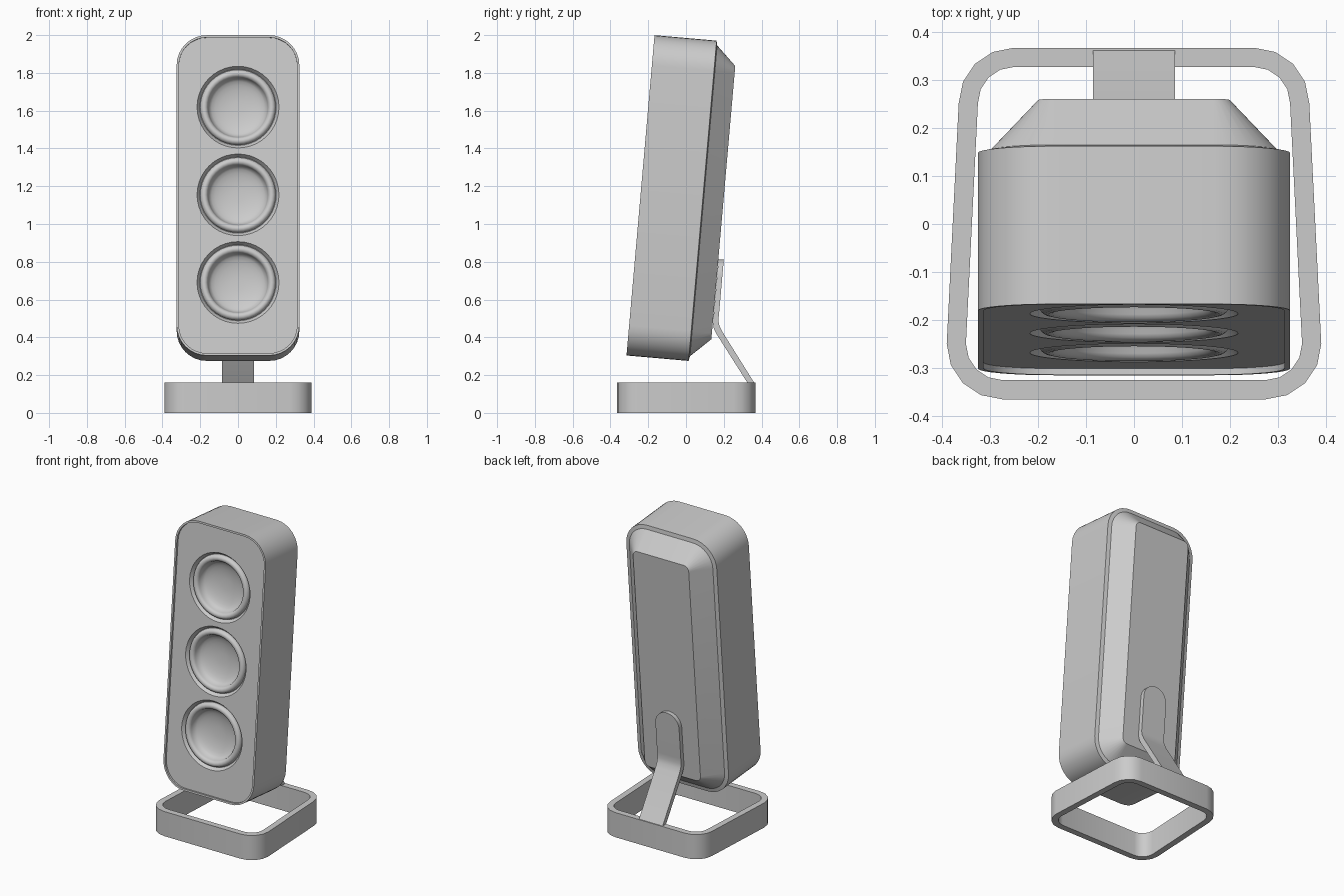
import bpy, bmesh
from math import sin, cos, pi, radians, sqrt

if "Cube" in bpy.data.objects:
    bpy.data.objects.remove(bpy.data.objects["Cube"])

TILT = radians(-5)
ORIGIN = (0, -0.315, 0.304)
W, H, R = 0.325, 1.702, 0.16   # body half width, height, corner radius


def finish(name, bm, tilted=False):
    bmesh.ops.recalc_face_normals(bm, faces=bm.faces)
    me = bpy.data.meshes.new(name)
    bm.to_mesh(me)
    bm.free()
    ob = bpy.data.objects.new(name, me)
    bpy.context.collection.objects.link(ob)
    if tilted:
        ob.location = ORIGIN
        ob.rotation_euler = (TILT, 0, 0)
    return ob


def smooth(ob, angle=32):
    bpy.ops.object.select_all(action='DESELECT')
    ob.select_set(True)
    bpy.context.view_layer.objects.active = ob
    bpy.ops.object.shade_smooth_by_angle(angle=radians(angle))


def loft(loops, caps=True, close=False):
    bm = bmesh.new()
    rings = [[bm.verts.new(p) for p in lp] for lp in loops]
    pairs = list(zip(rings, rings[1:]))
    if close:
        pairs.append((rings[-1], rings[0]))
    for a, b in pairs:
        n = len(a)
        for i in range(n):
            j = (i + 1) % n
            bm.faces.new((a[i], a[j], b[j], b[i]))
    if caps:
        bm.faces.new(rings[0])
        bm.faces.new(rings[-1])
    return bm


def arcs(centres, r, seg):
    # rounded outline: one quarter arc around each corner centre
    return [(cx + r * cos(pi / 2 * (k + i / seg)), cy + r * sin(pi / 2 * (k + i / seg)))
            for k, (cx, cy) in enumerate(centres) for i in range(seg + 1)]


# Cabinet: recessed front panel, rim, shell, tapered back
cx = W - R
corners = [(cx, H - R), (-cx, H - R), (-cx, R), (cx, R)]
steps = [(0.012, 0.013), (0.012, 0), (0, 0), (0, 0.33), (0.025, 0.335), (0.125, 0.44)]
body = finish("cabinet", loft([[(x, v, z) for x, z in arcs(corners, R - d, 8)]
                               for d, v in steps]), True)

# Driver openings and lathed drivers
N = 40
HEIGHTS = (0.389, 0.855, 1.321)


def lathe(profile, h):
    return [[(r * cos(2 * pi * i / N), v, h + r * sin(2 * pi * i / N)) for i in range(N)]
            for r, v in profile]


bulge = [(0.179 + 0.021 * cos(pi * i / 8), 0.035 - 0.024 * sin(pi * i / 8)) for i in range(9)]
dish = [(0.155 * cos(pi / 2 * i / 7), 0.04 + 0.045 * sin(pi / 2 * i / 7)) for i in range(7)]
profile = [(0.217, 0.013), (0.202, 0.035)] + bulge + dish
drivers = []
for i, h in enumerate(HEIGHTS):
    cutter = finish("opening_cutter", loft(lathe([(0.217, -0.05), (0.217, 0.12)], h)), True)
    cutter.hide_render = True
    m = body.modifiers.new("opening", 'BOOLEAN')
    m.operation = 'DIFFERENCE'
    m.solver = 'EXACT'
    m.object = cutter
    bpy.context.view_layer.objects.active = body
    bpy.ops.object.modifier_apply(modifier=m.name)
    bpy.data.objects.remove(cutter)
    bm = loft(lathe(profile, h), caps=False)
    bm.verts.ensure_lookup_table()
    bm.faces.new(bm.verts[-N:])
    for f in bm.faces:
        f.normal_update()
    ob = finish("driver_%d" % (i + 1), bm, True)
    # open shell: make normals face the front
    bottom = max(ob.data.polygons, key=lambda p: p.center.y)
    if bottom.normal.y > 0:
        ob.data.flip_normals()
    drivers.append(ob)
smooth(body)
for ob in drivers:
    smooth(ob)

# Base ring: rounded trapezoid frame
base_c = [(0.25, 0.252), (-0.25, 0.252), (-0.275, -0.25), (0.275, -0.25)]
outer, inner = arcs(base_c, 0.115, 4), arcs(base_c, 0.075, 4)
base = finish("base_ring", loft([[(x, y, z) for x, y in o] for o, z in
              ((outer, 0), (outer, 0.16), (inner, 0.16), (inner, 0))], caps=False, close=True))
smooth(base)

# Support arm: bent strip with a rounded upper end
AW = 0.085
path = [((0.328, 0.155), (0.364, 0.155)), ((0.160, 0.420), (0.191, 0.432)),
        ((0.147, 0.448), (0.177, 0.462)), ((0.142, 0.480), (0.171, 0.490)),
        ((0.147, 0.525), (0.175, 0.525))]
stations = [(a, b, AW) for a, b in path]
for i in range(9):
    t = sin(pi / 2 * i / 8)
    z = 0.725 + 0.086 * t
    y = 0.147 + (z - 0.525) * 0.0875
    stations.append(((y, z), (y + 0.028, z), max(AW * sqrt(max(0, 1 - t * t)), 0.004)))
arm = finish("support_arm", loft([[(-w, *a), (w, *a), (w, *b), (-w, *b)]
                                  for a, b, w in stations]))
smooth(arm)
